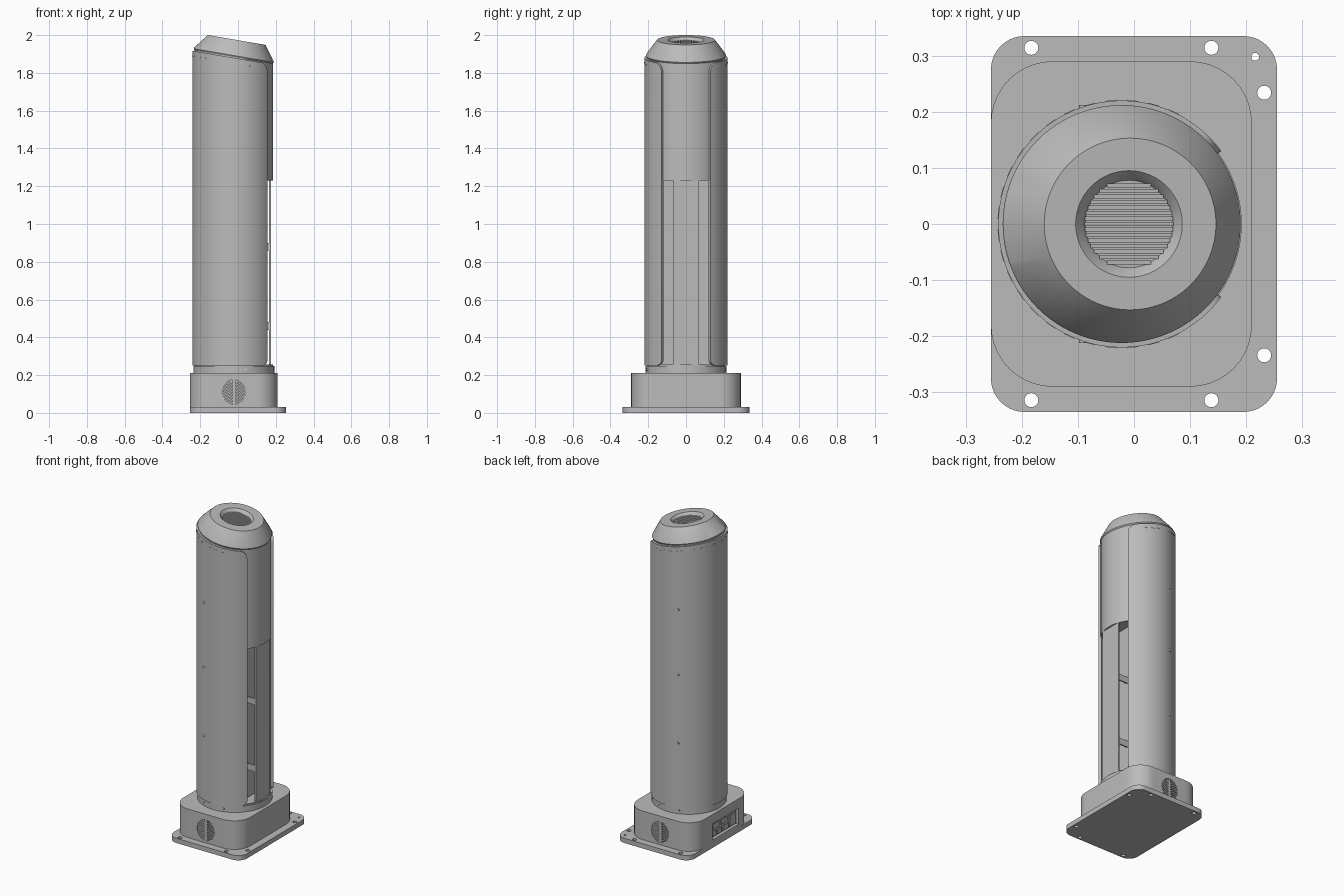
import bpy, bmesh, math
from mathutils import Vector, Matrix

if "Cube" in bpy.data.objects:
    bpy.data.objects.remove(bpy.data.objects["Cube"])

CX = -0.022        # column axis
SLOPE = -0.17      # tilt of the top, as a shear
CORE_R, SHELL_R = 0.207, 0.22

grey = bpy.data.materials.new("plain grey")
grey.use_nodes = True
grey.diffuse_color = (0.5, 0.5, 0.5, 1)
grey.node_tree.nodes["Principled BSDF"].inputs["Base Color"].default_value = (0.5, 0.5, 0.5, 1)


def finish(name, bm, smooth=True):
    bmesh.ops.recalc_face_normals(bm, faces=bm.faces)
    mesh = bpy.data.meshes.new(name)
    bm.to_mesh(mesh)
    bm.free()
    mesh.materials.append(grey)
    ob = bpy.data.objects.new(name, mesh)
    bpy.context.collection.objects.link(ob)
    if smooth:
        activate(ob)
        bpy.ops.object.shade_smooth_by_angle(angle=math.radians(30))
    return ob


def activate(ob):
    bpy.ops.object.select_all(action='DESELECT')
    ob.select_set(True)
    bpy.context.view_layer.objects.active = ob


def add_box(bm, x, y, z, turn=None):
    """Box from three (min, max) ranges, optionally turned about its centre."""
    mid = Vector([sum(r) / 2 for r in (x, y, z)])
    size = [r[1] - r[0] for r in (x, y, z)]
    m = Matrix.Translation(mid) @ (turn or Matrix()) @ Matrix.Diagonal((*size, 1))
    bmesh.ops.create_cube(bm, size=1, matrix=m)


def add_rod(bm, centre, r, depth, axis='Z', sides=20, squash=1):
    turn = {'X': Matrix.Rotation(math.pi / 2, 4, 'Y'),
            'Y': Matrix.Rotation(math.pi / 2, 4, 'X'), 'Z': Matrix()}[axis]
    m = Matrix.Translation(centre) @ Matrix.Diagonal((1, 1, squash, 1)) @ turn
    bmesh.ops.create_cone(bm, cap_ends=True, segments=sides, radius1=r, radius2=r,
                          depth=depth, matrix=m)


def rounded_slab(name, x, y, z, r):
    bm = bmesh.new()
    pts = []
    for k, (sx, sy) in enumerate([(1, 1), (0, 1), (0, 0), (1, 0)]):
        cx = x[1] - r if sx else x[0] + r
        cy = y[1] - r if sy else y[0] + r
        for i in range(11):
            a = (k + i / 10) * math.pi / 2
            pts.append(bm.verts.new((cx + r * math.cos(a), cy + r * math.sin(a), z[0])))
    face = bm.faces.new(pts)
    up = bmesh.ops.extrude_face_region(bm, geom=[face])
    bmesh.ops.translate(bm, vec=(0, 0, z[1] - z[0]),
                        verts=[v for v in up["geom"] if isinstance(v, bmesh.types.BMVert)])
    return finish(name, bm)


def lathe(name, rings, sides=96):
    """Closed stack of (centre x, radius, height, shear) rings."""
    bm = bmesh.new()
    loops = []
    for cx, r, z, shear in rings:
        loop = []
        for i in range(sides):
            a = 2 * math.pi * i / sides
            px = cx + r * math.cos(a)
            loop.append(bm.verts.new((px, r * math.sin(a), z + shear * px)))
        loops.append(loop)
    for lo, hi in zip(loops, loops[1:]):
        for i in range(sides):
            j = (i + 1) % sides
            bm.faces.new((lo[i], lo[j], hi[j], hi[i]))
    bm.faces.new(loops[0])
    bm.faces.new(loops[-1])
    return finish(name, bm)


def cut(ob, bm):
    cutter = finish("cutter", bm, False)
    cutter.hide_render = True
    mod = ob.modifiers.new("cut", 'BOOLEAN')
    mod.operation, mod.solver, mod.object = 'DIFFERENCE', 'EXACT', cutter
    activate(ob)
    bpy.ops.object.modifier_apply(modifier=mod.name)
    bpy.data.objects.remove(cutter)
    bpy.ops.object.shade_smooth_by_angle(angle=math.radians(30))


# Floor plate with bolt holes
plate = rounded_slab("floor_plate", (-0.255, 0.255), (-0.335, 0.335), (0, 0.03), 0.06)
bm = bmesh.new()
for sy in (-1, 1):
    for hx, hy in [(-0.183, 0.314), (0.138, 0.314), (0.232, 0.234)]:
        add_rod(bm, (hx, sy * hy, 0.015), 0.0125, 0.1)
add_rod(bm, (0.216, 0.298, 0.015), 0.007, 0.1)
cut(plate, bm)

# Base housing with oval vent pockets and a connector bay
base = rounded_slab("base_housing", (-0.255, 0.21), (-0.29, 0.29), (0.03, 0.21), 0.11)
bm = bmesh.new()
for sy in (-1, 1):
    add_rod(bm, (CX, sy * 0.29, 0.11), 0.06, 0.04, 'Y', 32, 1.1)
add_box(bm, (-0.3, -0.235), (-0.16, 0.1), (0.05, 0.15))
cut(base, bm)

# Slanted vent slats on both sides, split by a middle bar
bm = bmesh.new()
for sy in (-1, 1):
    y = (sy * 0.28 - 0.008, sy * 0.28 + 0.008)
    add_box(bm, (CX - 0.008, CX + 0.008), (y[0], y[1]), (0.04, 0.18))
    for sx in (-1, 1):
        turn = Matrix.Rotation(-sx * math.radians(32), 4, 'Y')
        for i in range(8):
            z = 0.054 + i * 0.016
            mid = CX + sx * 0.033
            add_box(bm, (mid - 0.031, mid + 0.031), y, (z - 0.004, z + 0.004), turn)
finish("vent_slats", bm, False)

# Connectors inside the bay
bm = bmesh.new()
for y, z in [((0.05, 0.085), (0.06, 0.09)), ((0, 0.035), (0.06, 0.09)),
             ((-0.07, -0.015), (0.06, 0.09)), ((-0.145, -0.085), (0.06, 0.13)),
             ((0.02, 0.085), (0.105, 0.135)), ((-0.06, 0), (0.105, 0.135))]:
    add_box(bm, (-0.24, -0.248 + 0.002), y, z)
finish("connectors", bm, False)

# Column core with a tall front bay
core = lathe("column_core", [(CX, 0.214, 0.21, 0), (CX, 0.214, 0.248, 0),
                             (CX, CORE_R, 0.248, 0), (CX, CORE_R, 1.888, SLOPE)])
bm = bmesh.new()
add_box(bm, (0.1, 0.3), (-0.13, 0.13), (0.255, 1.23))
cut(core, bm)

# Wrap-around shell, open at the front, with rounded corners
bm = bmesh.new()
start = math.asin(0.13 / SHELL_R)
corner = 0.045
steps = [corner * (1 - math.cos(i * math.pi / 16)) / SHELL_R for i in range(8)]
first = start + corner / SHELL_R
span = 2 * math.pi - 2 * first
angles = [start + s for s in steps] + [first + span * i / 80 for i in range(81)]
angles += [2 * math.pi - start - s for s in reversed(steps)]
rows = []
for a in angles:
    d = min(a - start, 2 * math.pi - start - a) * SHELL_R
    gap = max(corner - d, 0)
    drop = corner - math.sqrt(max(corner ** 2 - gap ** 2, 0))
    row = []
    for r, top in [(CORE_R - 0.004, 0), (SHELL_R, 0), (SHELL_R, 1), (CORE_R - 0.004, 1)]:
        x, y = CX + r * math.cos(a), r * math.sin(a)
        z = 1.876 + SLOPE * x - drop if top else 0.25 + drop * 0.6
        row.append(bm.verts.new((x, y, z)))
    rows.append(row)
for p, q in zip(rows, rows[1:]):
    for i in range(4):
        j = (i + 1) % 4
        bm.faces.new((p[i], p[j], q[j], q[i]))
bm.faces.new(rows[0])
bm.faces.new(rows[-1])
finish("outer_shell", bm)

# Centre panel standing clear of the bay floor on brackets
bm = bmesh.new()
add_box(bm, (0.165, 0.175), (-0.07, 0.07), (0.25, 1.235))
for z in (0.46, 0.88):
    for sy in (-1, 1):
        add_box(bm, (0.095, 0.168), (sy * 0.06 - 0.004, sy * 0.06 + 0.004), (z - 0.02, z + 0.02))
finish("centre_panel", bm, False)

# Tilted cap with a recessed round opening
lathe("top_cap", [(CX, 0.2, 1.87, SLOPE), (CX, 0.212, 1.888, SLOPE), (CX, 0.21, 1.895, SLOPE),
                  (-0.007, 0.153, 1.973, SLOPE), (-0.009, 0.095, 1.973, SLOPE),
                  (-0.009, 0.083, 1.96, SLOPE), (-0.009, 0.078, 1.952, SLOPE)])

# Grille slats across the opening
bm = bmesh.new()
for i in range(-7, 8):
    y = i * 0.0098
    half = math.sqrt(0.079 ** 2 - y ** 2)
    add_box(bm, (-0.009 - half, -0.009 + half), (y - 0.0032, y + 0.0032), (1.948, 1.958))
for v in bm.verts:
    v.co.z += SLOPE * v.co.x
finish("grille_slats", bm, False)

# Screws on both sides of the shell and collar
bm = bmesh.new()
for sy in (-1, 1):
    for x, z, r in [(-0.09, 0.655, SHELL_R), (-0.09, 1.085, SHELL_R), (-0.09, 1.495, SHELL_R),
                    (-0.09, 0.23, 0.214), (0.04, 0.23, 0.214)]:
        y = sy * math.sqrt(r * r - (x - CX) ** 2)
        add_rod(bm, (x, y, z), 0.008, 0.006, 'Y', 16)
finish("screws", bm)

# Short dashes following the top rim of the shell
bm = bmesh.new()
for i in range(24):
    a = math.radians(65 + i * 10)
    x, y = CX + SHELL_R * math.cos(a), SHELL_R * math.sin(a)
    z = 1.848 + SLOPE * x
    add_box(bm, (x - 0.001, x + 0.001), (y - 0.01, y + 0.01), (z - 0.002, z + 0.002),
            Matrix.Rotation(a, 4, 'Z'))
finish("rim_dashes", bm, False)
